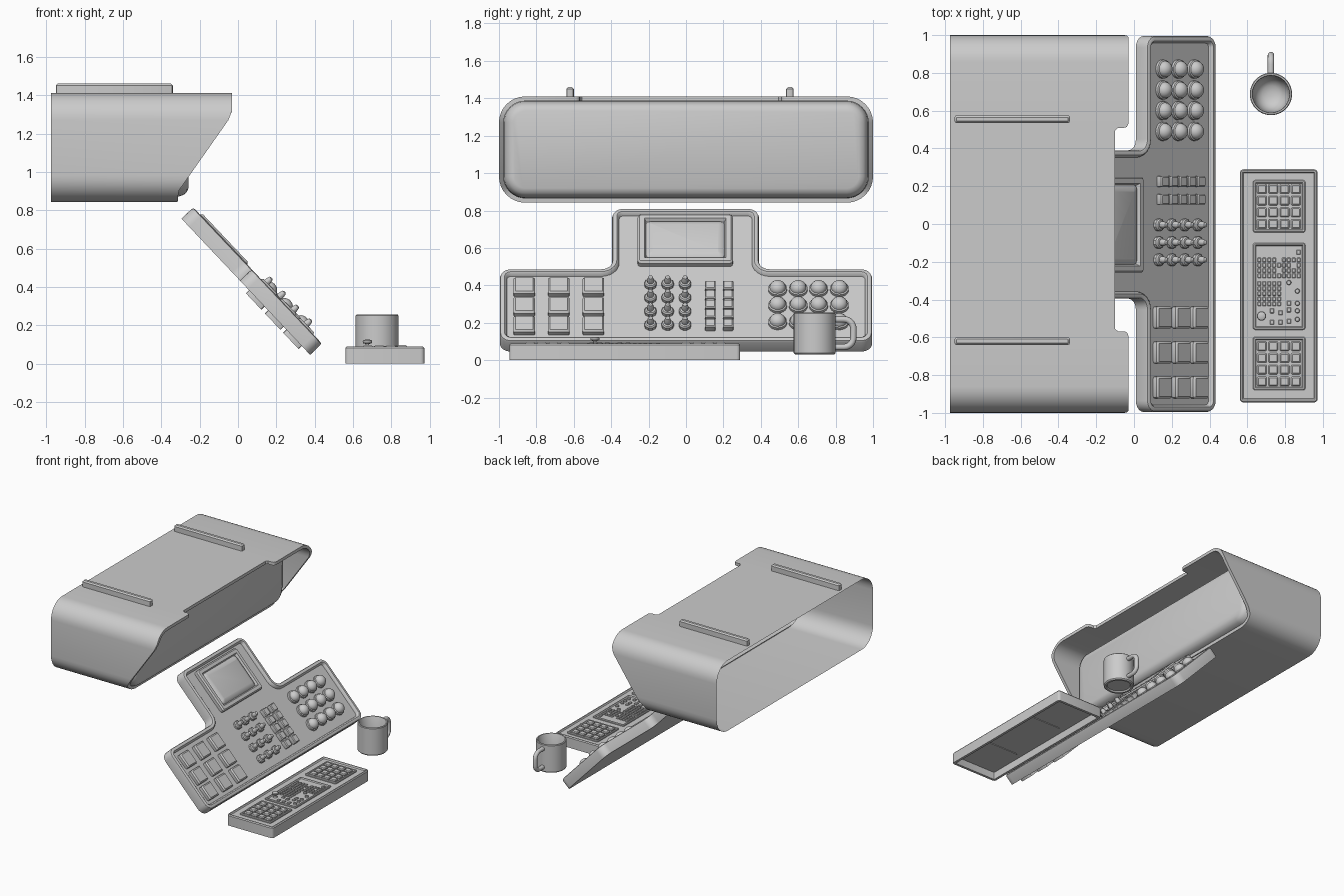
import bpy, bmesh, math
from mathutils import Vector, Matrix

if "Cube" in bpy.data.objects:
    bpy.data.objects.remove(bpy.data.objects["Cube"])

def loft(bm, rings, caps="both"):
    """Skin rings of equal point count, capping both ends, only the last, or none."""
    vr = [[bm.verts.new(p) for p in r] for r in rings]
    n = len(vr[0])
    for a, b in zip(vr, vr[1:]):
        for i in range(n):
            j = (i + 1) % n
            bm.faces.new((a[i], a[j], b[j], b[i]))
    if caps == "both":
        bm.faces.new(vr[0])
    if caps != "none":
        bm.faces.new(vr[-1])

def finish(name, bm, frame=Matrix(), angle=35):
    bmesh.ops.recalc_face_normals(bm, faces=bm.faces)
    me = bpy.data.meshes.new(name)
    bm.to_mesh(me)
    bm.free()
    me.transform(frame)
    ob = bpy.data.objects.new(name, me)
    bpy.context.collection.objects.link(ob)
    me.shade_smooth()
    me.set_sharp_from_angle(angle=math.radians(angle))
    return ob

def rounded(pts, r, off=0, seg=6):
    """Right-angled counterclockwise outline, inset by off, with filleted corners."""
    out, n = [], len(pts)
    for i in range(n):
        p = Vector(pts[i])
        d1 = (Vector(pts[i - 1]) - p).normalized()
        d2 = (Vector(pts[(i + 1) % n]) - p).normalized()
        convex = d2.x * d1.y - d2.y * d1.x > 0
        p = p + (d1 + d2) * (off if convex else -off)
        rr = max(r - off, 0.002) if convex else r + off
        c = p + (d1 + d2) * rr
        for k in range(seg + 1):
            t = math.pi / 2 * k / seg
            out.append(c - d2 * rr * math.cos(t) - d1 * rr * math.sin(t))
    return out

def rect(x0, y0, x1, y1):
    return [(x0, y0), (x1, y0), (x1, y1), (x0, y1)]

def plate(bm, pts, r, layers, seg=6):
    loft(bm, [[(p.x, p.y, h) for p in rounded(pts, r, o, seg)] for o, h in layers])

def block(bm, x, y, w, d, z0, z1, bev=0.006):
    plate(bm, rect(x - w/2, y - d/2, x + w/2, y + d/2), bev,
          [(0, z0), (0, z1 - bev), (bev, z1)], 2)

def turned(bm, x, y, profile, n=24):
    """Profile of (radius, height) revolved about z."""
    loft(bm, [[(x + r * math.cos(2*math.pi*k/n), y + r * math.sin(2*math.pi*k/n), z)
               for k in range(n)] for r, z in profile])

# hood: open-backed thin tube with slanted front, notched roof and an inner lining
SECTION = rect(-1, 0.842, 1, 1.41)
CUT = [(0.84, -0.315), (0.90, -0.31), (1.27, -0.05), (1.32, -0.03), (1.42, -0.03)]
NOTCH = [(0.53, -0.03), (0.515, -0.037), (0.51, -0.045), (0.508, -0.085), (0.495, -0.10),
         (-0.555, -0.10), (-0.568, -0.085), (-0.57, -0.045), (-0.575, -0.037), (-0.59, -0.03)]

def cut_x(z):
    for (z0, x0), (z1, x1) in zip(CUT, CUT[1:]):
        if z <= z1:
            return x0 + (x1 - x0) * (z - z0) / (z1 - z0)

def hood_ring(off, back=None):
    o = rounded(SECTION, 0.14, off, 8)
    pts = [(p.x, p.y, cut_x(p.y)) for p in o]
    pts[27:27] = [(y, 1.41 - off, x) for y, x in NOTCH]
    return [(x if back is None else back, y, z) for y, z, x in pts]

bm = bmesh.new()
loft(bm, [hood_ring(0, -0.975), hood_ring(0), hood_ring(0.025), hood_ring(0.025, -0.34)], "none")
finish("hood", bm)

# display face inside the hood
bm = bmesh.new()
loft(bm, [[(x, p.x, p.y) for p in rounded(SECTION, 0.14, o, 8)]
          for o, x in [(0.025, -0.34), (0.027, -0.315), (0.037, -0.285), (0.052, -0.267), (0.077, -0.257)]], "last")
finish("hood_display", bm, angle=50)

# roof rails
for side, y in (("left", -0.62), ("right", 0.555)):
    bm = bmesh.new()
    block(bm, -0.645, y, 0.61, 0.04, 1.40, 1.46, 0.01)
    finish("roof_rail_" + side, bm)

# tilted console frame: local x = world y, local y = up the slope, local z = outward
U, V, N = (0, 1, 0), (-0.687, 0, 0.727), (0.727, 0, 0.687)
TILT = Matrix.Translation((0.438, 0, 0.104)) @ Matrix((U, V, N)).transposed().to_4x4()
FLOOR = -0.024

bm = bmesh.new()
tee = [(-0.995, 0), (0.995, 0), (0.995, 0.533), (0.39, 0.533), (0.39, 0.977),
       (-0.395, 0.977), (-0.395, 0.533), (-0.995, 0.533)]
plate(bm, tee, 0.06, [(0, -0.085), (0, -0.014), (0.004, -0.004), (0.012, 0), (0.025, 0),
                      (0.032, -0.006), (0.038, FLOOR)])
finish("console_body", bm, TILT)

# console screen and bezel
bm = bmesh.new()
plate(bm, rect(-0.258, 0.567, 0.25, 0.925), 0.02,
      [(0, -0.04), (0, 0.002), (0.01, 0.012), (0.035, 0.012), (0.045, -0.008)])
finish("screen_bezel", bm, TILT)
bm = bmesh.new()
plate(bm, rect(-0.215, 0.61, 0.207, 0.882), 0.03,
      [(0, -0.02), (0, -0.004), (0.012, 0.006), (0.035, 0.012)])
finish("screen_glass", bm, TILT)

# square push buttons, passing through the console
bm = bmesh.new()
for x in (-0.865, -0.68, -0.495):
    for y in (0.405, 0.26, 0.122):
        block(bm, x, y, 0.115, 0.118, -0.108, 0.01, 0.01)
finish("square_buttons", bm, TILT)

# pointed toggle switches
bm = bmesh.new()
for x in (-0.19, -0.098, -0.005):
    for y in (0.43, 0.33, 0.23, 0.13):
        turned(bm, x, y, [(0.033, FLOOR - 0.01), (0.033, -0.006), (0.027, 0.002), (0.018, 0.004),
                          (0.018, 0.022), (0.013, 0.04), (0.006, 0.045)], 10)
finish("toggle_switches", bm, TILT)

# rocker key strips
bm = bmesh.new()
for x in (0.13, 0.225):
    for k in range(5):
        block(bm, x, 0.125 + 0.07 * k, 0.056, 0.06, FLOOR - 0.01, 0.012, 0.006)
    block(bm, x, 0.265, 0.046, 0.34, FLOOR - 0.01, 0.0, 0.004)
finish("rocker_keys", bm, TILT)

# domed lamps
bm = bmesh.new()
dome = [(0.05, FLOOR - 0.01), (0.05, -0.008), (0.043, -0.004)]
dome += [(0.043 * math.cos(a), -0.004 + 0.038 * math.sin(a)) for a in (0.2, 0.5, 0.8, 1.1, 1.35, 1.5)]
for x in (0.49, 0.60, 0.709, 0.82):
    for y in (0.395, 0.275, 0.152):
        turned(bm, x, y, dome, 20)
finish("domed_lamps", bm, TILT)

# keyboard tray with hollow underside
bm = bmesh.new()
plate(bm, rect(0.56, -0.945, 0.972, 0.29), 0.02,
      [(0.025, 0.055), (0.02, 0), (0, 0), (0, 0.08), (0.006, 0.088), (0.014, 0.088), (0.02, 0.078)], 4)
finish("keyboard_tray", bm)

# three framed sections on the keyboard
SECTIONS = ((-0.045, 0.232), (-0.56, -0.10), (-0.88, -0.597))
bm = bmesh.new()
for y0, y1 in SECTIONS:
    plate(bm, rect(0.63, y0, 0.907, y1), 0.012,
          [(0, 0.05), (0, 0.086), (0.005, 0.09), (0.012, 0.09), (0.017, 0.082)], 4)
finish("keyboard_frames", bm)

# keypad keys
bm = bmesh.new()
for base in (0.0, -0.833):
    for i in range(4):
        for j in range(4):
            block(bm, 0.677 + 0.06 * i, base + 0.062 * j, 0.05, 0.05, 0.075, 0.096)
finish("keypad_keys", bm)

# small keys on the centre section
bm = bmesh.new()
for j in range(4):
    for i in range(9):
        if (i, j) not in ((4, 0), (4, 2), (7, 1)):
            block(bm, 0.664 + 0.026 * i, -0.19 - 0.028 * j, 0.019, 0.023, 0.075, 0.091, 0.003)
for j in range(5):
    for i in range(5):
        block(bm, 0.664 + 0.026 * i, -0.315 - 0.027 * j, 0.019, 0.022, 0.075, 0.091, 0.003)
for x, y in ((0.73, -0.46), (0.73, -0.52), (0.775, -0.47), (0.775, -0.52), (0.82, -0.455),
             (0.82, -0.515), (0.82, -0.42), (0.87, -0.15)):
    block(bm, x, y, 0.022, 0.025, 0.075, 0.091, 0.003)
finish("small_keys", bm)

# dials and the small stick
bm = bmesh.new()
for x, y in ((0.82, -0.31), (0.865, -0.355), (0.865, -0.42), (0.865, -0.46), (0.865, -0.505)):
    turned(bm, x, y, [(0.013, 0.075), (0.013, 0.092), (0.010, 0.095)], 12)
finish("dials", bm)
bm = bmesh.new()
turned(bm, 0.675, -0.487, [(0.018, 0.075), (0.014, 0.092), (0.009, 0.096), (0.009, 0.102), (0.022, 0.106),
                           (0.025, 0.113), (0.022, 0.121), (0.012, 0.125)], 16)
finish("stick", bm)

# mug and handle
bm = bmesh.new()
turned(bm, 0.725, 0.688, [(0.085, 0.04), (0.09, 0.03), (0.105, 0.03), (0.112, 0.038), (0.112, 0.25),
                          (0.108, 0.255), (0.1, 0.255), (0.097, 0.25), (0.094, 0.14), (0.085, 0.1),
                          (0.068, 0.072), (0.045, 0.056), (0.015, 0.05)], 40)
finish("mug", bm)
bm = bmesh.new()
path = [Vector((0.785, 0.07))] + rounded(rect(0.70, 0.07, 0.895, 0.218), 0.05)[7:21] + [Vector((0.785, 0.218))]
rings = []
for i, p in enumerate(path):
    t = (path[min(i + 1, len(path) - 1)] - path[max(i - 1, 0)]).normalized()
    rings.append([(0.725 + 0.017 * math.cos(a), p.x - t.y * 0.017 * math.sin(a), p.y + t.x * 0.017 * math.sin(a))
                  for a in (2 * math.pi * k / 12 for k in range(12))])
loft(bm, rings)
finish("mug_handle", bm)
